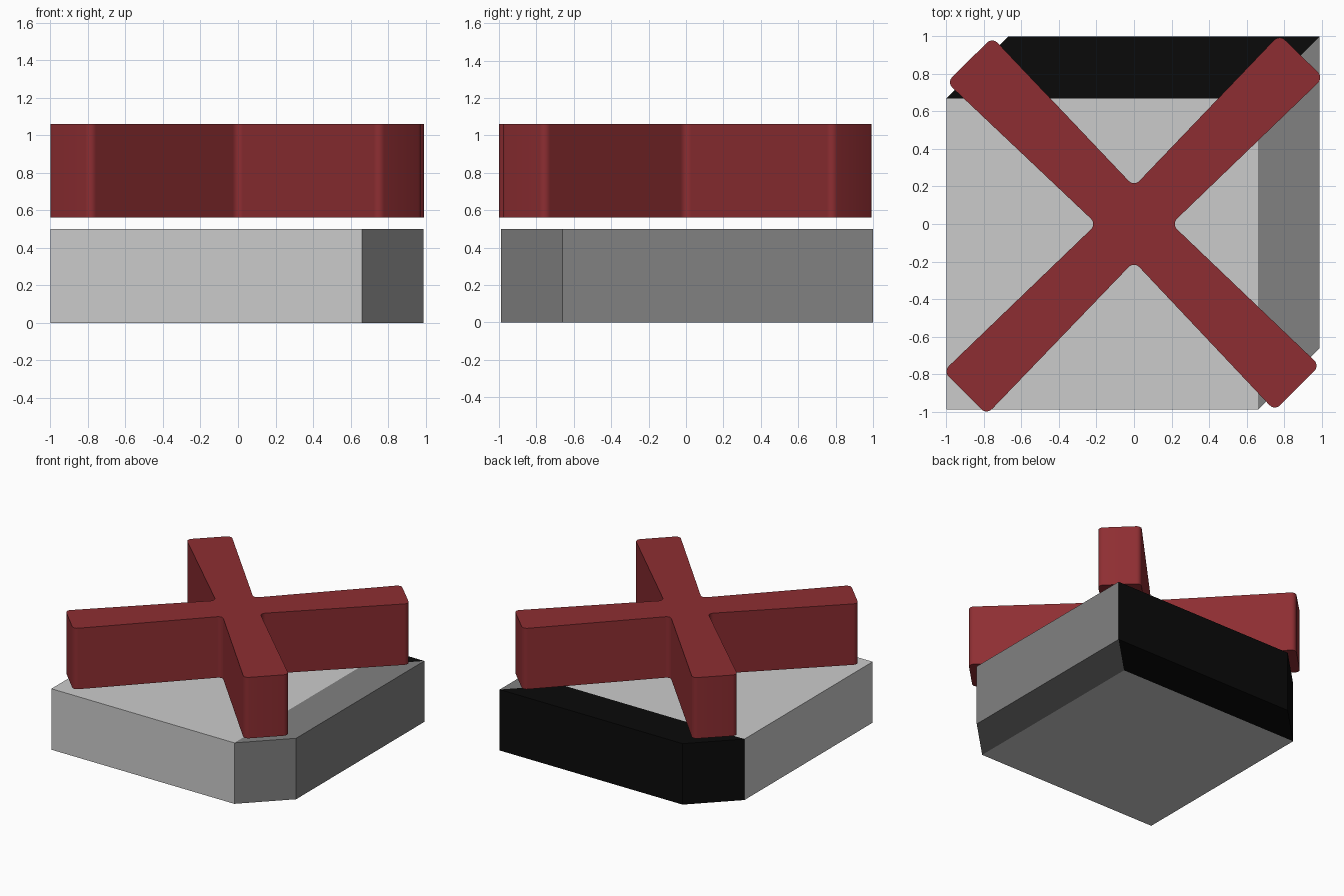
import bpy
import bmesh
import math

if "Cube" in bpy.data.objects:
    bpy.data.objects.remove(bpy.data.objects["Cube"])


def material(name, rgb):
    m = bpy.data.materials.new(name)
    m.diffuse_color = (*rgb, 1.0)
    m.use_nodes = True
    m.node_tree.nodes["Principled BSDF"].inputs["Base Color"].default_value = m.diffuse_color
    return m


def prism(name, outline, z0, z1, mat, radius=0.0):
    """Extrude a flat outline from z0 to z1, optionally rounding its corners."""
    bm = bmesh.new()
    bm.faces.new([bm.verts.new((x, y, z0)) for x, y in outline])
    if radius:
        bmesh.ops.bevel(bm, geom=bm.verts[:], offset=radius, segments=5,
                        profile=0.5, affect='VERTICES')
    ext = bmesh.ops.extrude_face_region(bm, geom=bm.faces[:], use_keep_orig=True)
    top = [g for g in ext["geom"] if isinstance(g, bmesh.types.BMVert)]
    bmesh.ops.translate(bm, verts=top, vec=(0, 0, z1 - z0))
    bmesh.ops.recalc_face_normals(bm, faces=bm.faces[:])
    mesh = bpy.data.meshes.new(name)
    bm.to_mesh(mesh)
    bm.free()
    mesh.materials.append(mat)
    obj = bpy.data.objects.new(name, mesh)
    bpy.context.collection.objects.link(obj)
    if radius:
        bpy.ops.object.select_all(action='DESELECT')
        obj.select_set(True)
        bpy.context.view_layer.objects.active = obj
        bpy.ops.object.shade_smooth_by_angle(angle=math.radians(30))
    return obj


light = material("light_grey", (0.53, 0.53, 0.53))
dark = material("dark_grey", (0.22, 0.22, 0.22))
black = material("black", (0.003, 0.003, 0.003))
red = material("red", (0.27, 0.027, 0.032))

# Base: square plate with two slanted side strips
prism("base_plate", [(-1, -0.99), (0.66, -0.99), (0.66, 0.67), (-1, 0.67)], 0, 0.5, light)
prism("right_strip", [(0.66, -0.99), (0.99, -0.66), (0.99, 1), (0.66, 0.67)], 0, 0.5, dark)
prism("back_strip", [(-1, 0.67), (0.66, 0.67), (0.99, 1), (-0.67, 1)], 0, 0.5, black)

# Floating cross with rounded corners
cross = [(0, 0.20), (-0.755, 0.995), (-0.998, 0.755), (-0.20, 0),
         (-1.016, -0.785), (-0.785, -1.016), (0, -0.20), (0.75, -0.995),
         (0.99, -0.755), (0.20, 0), (1.01, 0.78), (0.775, 1.01)]
prism("cross", cross, 0.56, 1.06, red, radius=0.04)
